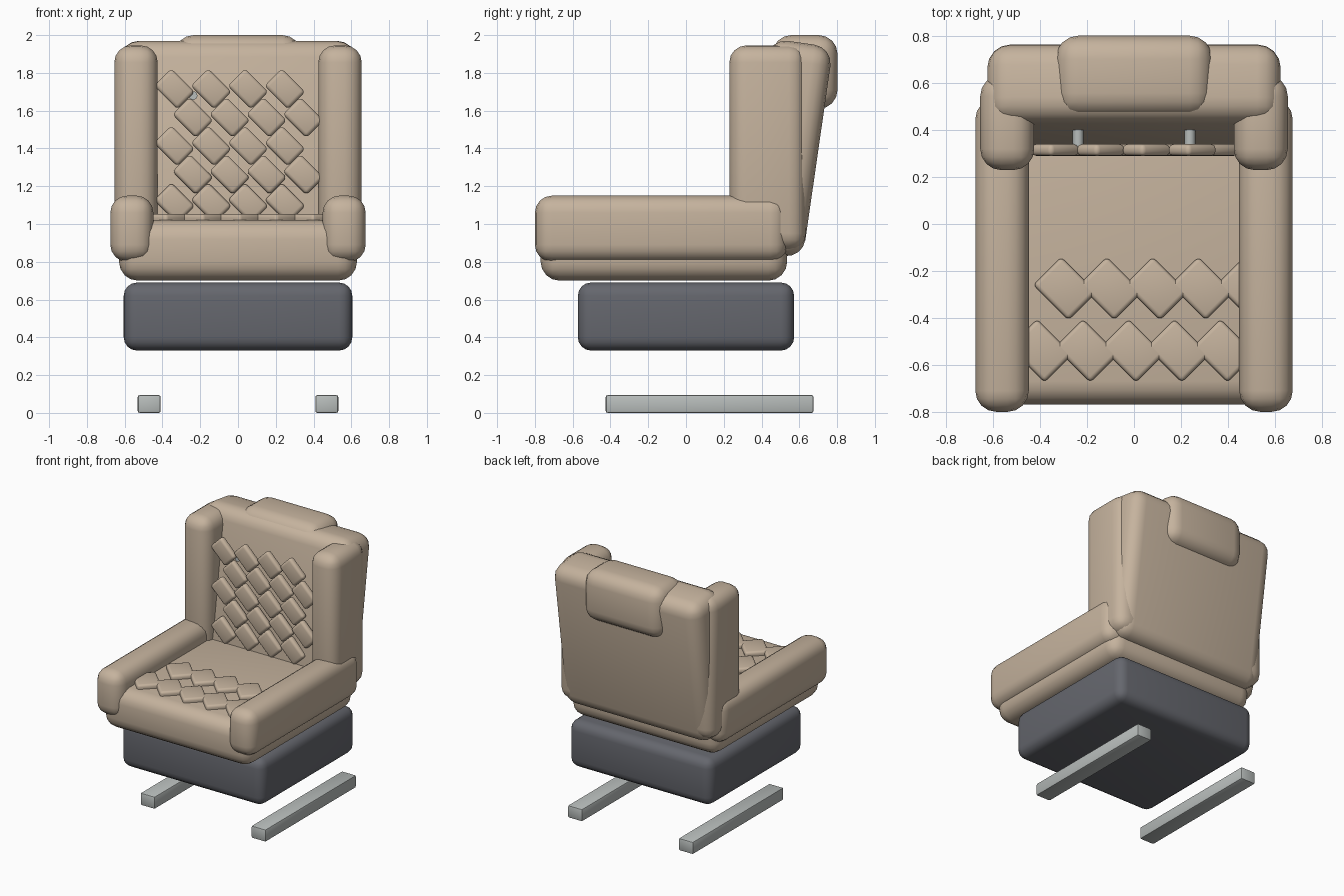
import bpy, math

if "Cube" in bpy.data.objects:
    bpy.data.objects.remove(bpy.data.objects["Cube"])


def material(name, color):
    m = bpy.data.materials.new(name)
    m.diffuse_color = (*color, 1)
    m.use_nodes = True
    m.node_tree.nodes["Principled BSDF"].inputs["Base Color"].default_value = m.diffuse_color
    return m


LEATHER = material("beige leather", (0.56, 0.45, 0.34))
CHARCOAL = material("charcoal", (0.13, 0.135, 0.155))
STEEL = material("light steel", (0.48, 0.51, 0.50))


def finish(obj, name, mat):
    obj.name = name
    obj.data.materials.append(mat)
    bpy.ops.object.shade_smooth_by_angle(angle=math.radians(40))
    return obj


def block(name, center, size, bevel, mat, rot=(0, 0, 0), segments=4):
    """Rounded box given by centre and full size."""
    bpy.ops.mesh.primitive_cube_add(size=1, location=center)
    obj = bpy.context.object
    obj.scale = size
    bpy.ops.object.transform_apply(location=False, rotation=False, scale=True)
    obj.rotation_euler = rot
    mod = obj.modifiers.new("rounding", 'BEVEL')
    mod.width = bevel
    mod.segments = segments
    bpy.ops.object.modifier_apply(modifier=mod.name)
    return finish(obj, name, mat)


# Pedestal and seat
block("base", (0, 0, 0.51), (1.21, 1.145, 0.36), 0.07, CHARCOAL)
block("seat_cushion", (0, -0.117, 0.86), (1.26, 1.305, 0.32), 0.1, LEATHER)

# Reclined back with the pillow draped over its top edge
block("backrest", (0, 0.53, 1.40), (1.25, 0.34, 1.13), 0.1, LEATHER,
      rot=(math.radians(-8.2), 0, 0))
block("head_pillow", (0, 0.63, 1.805), (0.67, 0.345, 0.39), 0.1, LEATHER)

# Paired parts
for side, s in (("left", -1), ("right", 1)):
    block(f"floor_rail_{side}", (s * 0.47, 0.125, 0.047),
          (0.122, 1.1, 0.094), 0.01, STEEL, segments=2)
    block(f"armrest_{side}", (s * 0.562, -0.132, 0.975),
          (0.228, 1.336, 0.35), 0.09, LEATHER)
    block(f"wing_{side}", (s * 0.54, 0.432, 1.403),
          (0.23, 0.405, 1.085), 0.09, LEATHER)
    bpy.ops.mesh.primitive_cylinder_add(
        vertices=16, radius=0.023, depth=0.11,
        location=(s * 0.238, 0.385, 1.68), rotation=(math.pi / 2, 0, 0))
    finish(bpy.context.object, f"back_pin_{side}", STEEL)

# Diamond quilting on the back, alternate rows shifted by half a step
STEP = 0.195
for row in range(5):
    start = -0.337 + (row % 2) * STEP / 2
    for col in range(4):
        block(f"back_quilt_{row}_{col}",
              (start + col * STEP, 0.315, 1.715 - row * 0.151),
              (0.175, 0.05, 0.13), 0.02, LEATHER,
              rot=(0, math.pi / 4, 0), segments=3)

# Diamond quilting on the seat
for row, (start, y) in enumerate(((-0.295, -0.275), (-0.397, -0.54))):
    for col in range(5):
        block(f"seat_quilt_{row}_{col}", (start + col * STEP, y, 1.025),
              (0.212, 0.168, 0.055), 0.018, LEATHER,
              rot=(0, 0, -math.pi / 4), segments=3)
